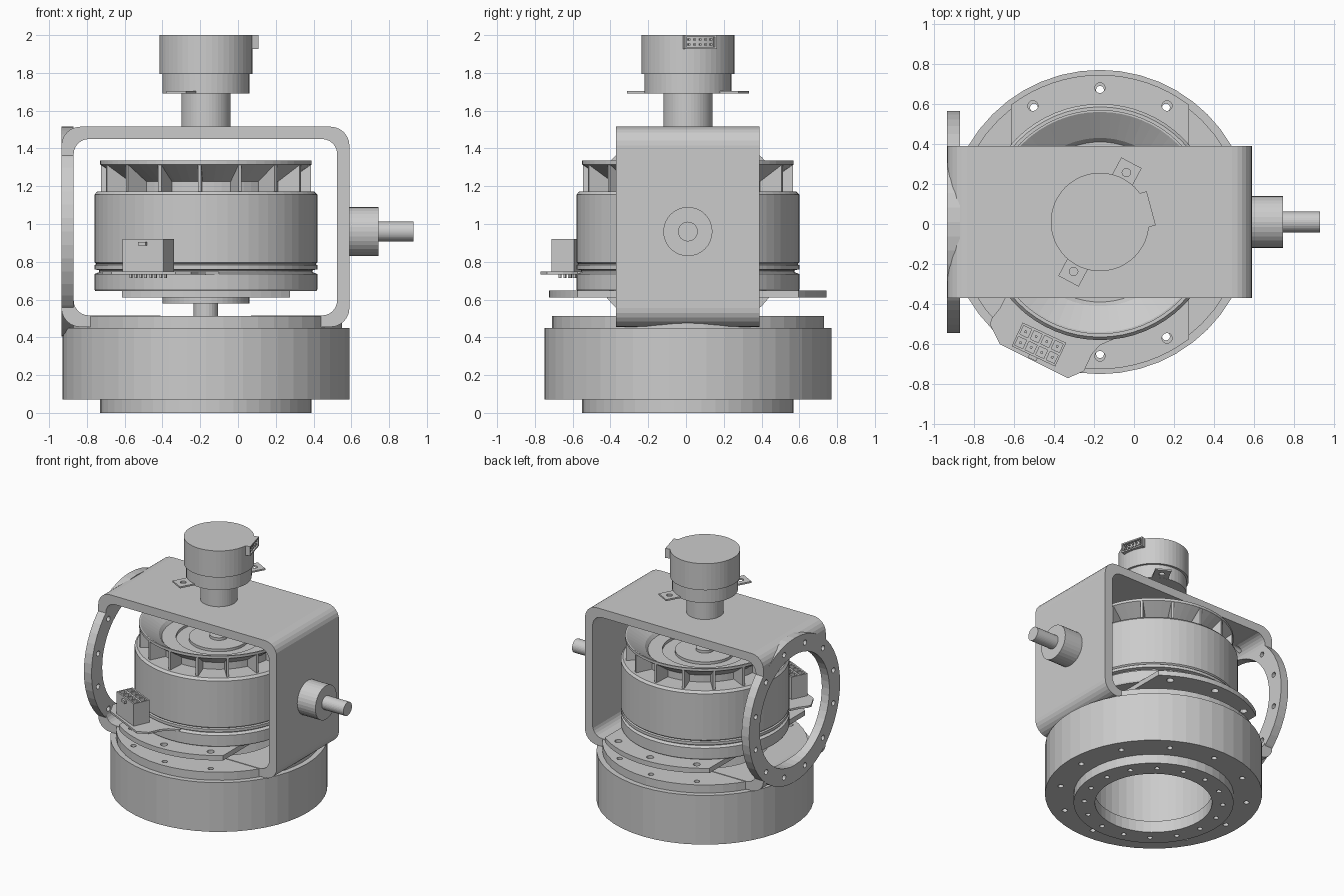
import bpy, bmesh, math
from math import sin, cos, pi, radians
from mathutils import Matrix, Vector

if "Cube" in bpy.data.objects:
    bpy.data.objects.remove(bpy.data.objects["Cube"])

CX, CY = -0.17, 0.01          # main vertical axis
AXIS = Matrix.Translation((CX, CY, 0))


def finish(name, bm, mat=None):
    bmesh.ops.remove_doubles(bm, verts=bm.verts, dist=1e-5)
    bmesh.ops.recalc_face_normals(bm, faces=bm.faces)
    if mat is not None:
        bm.transform(mat)
    me = bpy.data.meshes.new(name)
    bm.to_mesh(me)
    bm.free()
    ob = bpy.data.objects.new(name, me)
    bpy.context.collection.objects.link(ob)
    return ob


def lathe(name, prof, mat=AXIS, seg=48, closed=False):
    """Revolve (radius, z) points; closed=True for ring sections."""
    bm = bmesh.new()
    rows = []
    for i in range(seg):
        a = 2 * pi * i / seg
        rows.append([bm.verts.new((r * cos(a), r * sin(a), z)) for r, z in prof])
    n = len(prof)
    for i in range(seg):
        p, q = rows[i], rows[(i + 1) % seg]
        for j in range(n if closed else n - 1):
            k = (j + 1) % n
            vs = [p[j], q[j], q[k], p[k]]
            if prof[j][0] == 0:
                vs = [p[j], q[k], p[k]]
            elif prof[k][0] == 0:
                vs = [p[j], q[j], p[k]]
            bm.faces.new(vs)
    return finish(name, bm, mat)


def cyl(name, r, z0, z1, mat=AXIS, seg=48):
    return lathe(name, [(0, z0), (r, z0), (r, z1), (0, z1)], mat, seg)


def prism(name, pts, z0, z1, mat=None):
    bm = bmesh.new()
    f = bm.faces.new([bm.verts.new((x, y, z0)) for x, y in pts])
    ext = bmesh.ops.extrude_face_region(bm, geom=[f])['geom']
    # keep the bottom cap
    top = [v for v in ext if isinstance(v, bmesh.types.BMVert)]
    bmesh.ops.translate(bm, verts=top, vec=(0, 0, z1 - z0))
    if f.is_valid is False or len(bm.faces) < len(pts) + 2:
        bmesh.ops.holes_fill(bm, edges=bm.edges)
    return finish(name, bm, mat)


def boxes(name, items, mat=None):
    """Boxes given as (centre, size), in one mesh."""
    bm = bmesh.new()
    for c, s in items:
        bmesh.ops.create_cube(bm, size=1, matrix=Matrix.Translation(c) @ Matrix.Diagonal((*s, 1)))
    bmesh.ops.recalc_face_normals(bm, faces=bm.faces)
    return finish(name, bm, mat)


def hole_cutter(spots, rad, z0, z1, mat=AXIS, seg=12):
    bm = bmesh.new()
    for x, y in spots:
        bmesh.ops.create_cone(bm, cap_ends=True, segments=seg, radius1=rad, radius2=rad,
                              depth=z1 - z0, matrix=Matrix.Translation((x, y, (z0 + z1) / 2)))
    return finish("cutter", bm, mat)


def circle_spots(n, r, start=0):
    return [(r * cos(radians(start + 360 * i / n)), r * sin(radians(start + 360 * i / n))) for i in range(n)]


def cut(ob, cutter):
    cutter.hide_render = True
    m = ob.modifiers.new("cut", 'BOOLEAN')
    m.operation, m.solver, m.object = 'DIFFERENCE', 'EXACT', cutter
    bpy.context.view_layer.objects.active = ob
    bpy.ops.object.modifier_apply(modifier=m.name)
    bpy.data.objects.remove(cutter)


# Base ring with lower lip, raised top and bolt holes
base = lathe("base_ring", [(.41, 0), (.56, 0), (.56, .07), (.76, .07), (.76, .45), (.72, .45),
                           (.72, .512), (.45, .512), (.45, .09), (.41, .09)], closed=True)
cut(base, hole_cutter(circle_spots(12, .66, 0), .02, -.1, .7))
cut(base, hole_cutter(circle_spots(16, .485, 8), .018, -.1, .06))


# Rectangular yoke frame, profile in x-z swept along y
def rounded(x0, x1, z0, z1, r, n=6):
    pts = []
    for k, (x, z) in enumerate([(x1 - r, z1 - r), (x0 + r, z1 - r), (x0 + r, z0 + r), (x1 - r, z0 + r)]):
        pts += [(x + r * cos(pi / 2 * (k + i / n)), z + r * sin(pi / 2 * (k + i / n))) for i in range(n + 1)]
    return pts


bm = bmesh.new()
loops = [[bm.verts.new((x, y, z)) for x, z in p]
         for y in (-.37, .39)
         for p in (rounded(-.935, .59, .455, 1.515, .1), rounded(-.87, .525, .516, 1.45, .08))]
n = len(loops[0])
for a, b in ((0, 1), (1, 3), (3, 2), (2, 0)):
    for i in range(n):
        j = (i + 1) % n
        bm.faces.new([loops[a][i], loops[a][j], loops[b][j], loops[b][i]])
yoke = finish("yoke_frame", bm)
SIDE = Matrix.Translation((0, CY, .96)) @ Matrix.Rotation(pi / 2, 4, 'Y')
cut(yoke, cyl("cutter", .425, -1.1, -.8, SIDE))
cut(yoke, cyl("cutter", .45, .3, .6))
cut(yoke, hole_cutter(circle_spots(12, .49, 15), .02, -1.1, -.8, SIDE))

# Round side flange on the left, axle on the right
side = lathe("side_flange", [(.425, -.935), (.555, -.935), (.555, -.87), (.425, -.87)], SIDE, closed=True)
cut(side, hole_cutter(circle_spots(12, .49, 15), .02, -1.1, -.8, SIDE))
lathe("side_axle", [(0, .55), (.13, .55), (.13, .745), (.052, .745), (.052, .93), (0, .93)], SIDE, 32)

# Motor shaft, hub and body
cyl("motor_shaft", .065, .42, .6, seg=24)
cyl("motor_hub", .23, .58, .62)
lathe("motor_body", [(0, .645), (.585, .645), (.59, .655), (.59, .735), (.565, .745), (.565, .755), (.59, .76),
                     (.59, .782), (.58, .788), (.59, .797), (.59, 1.155), (.575, 1.172), (0, 1.172)], seg=64)

# Mounting flange with flattened sides
arc = [(.735 * cos(radians(s + 74.6 * i / 16)), .735 * sin(radians(s + 74.6 * i / 16)))
       for s in (52.7, 232.7) for i in range(17)]
flange = prism("motor_flange", arc, .61, .648, AXIS)
cut(flange, hole_cutter([circle_spots(12, .67)[i] for i in (2, 3, 4, 8, 9, 10)], .026, .5, .8))

# Cooling fan: sloped shroud, recessed centre and radial blades
lathe("fan_shroud", [(.56, 1.335), (.56, 1.315), (.43, 1.225), (.43, 1.172), (0, 1.172), (0, 1.205),
                     (.05, 1.25), (.05, 1.25)][:4] +
      [(.40, 1.172), (.40, 1.225), (.42, 1.25), (.55, 1.335)], seg=64, closed=True)
lathe("fan_centre", [(0, 1.17), (.41, 1.17), (.41, 1.225), (.3, 1.225), (.3, 1.205), (.21, 1.205),
                     (.21, 1.225), (.065, 1.225), (.065, 1.245), (0, 1.245)])
for i in range(16):
    a = radians(-93.5 + 22.5 * i)
    M = AXIS @ Matrix.Rotation(a, 4, 'Z') @ Matrix.Rotation(pi / 2, 4, 'X')
    prism("fan_blade", [(.42, 1.165), (.557, 1.165), (.557, 1.325), (.42, 1.23)], -.009, .009, M)

# Circuit board sticking out at the front left
prism("circuit_board", [(-.64, -.36), (-.67, -.42), (-.71, -.47), (-.72, -.5), (-.67, -.6), (-.33, -.77),
                        (-.25, -.735), (-.21, -.65), (-.17, -.605), (-.1, -.575), (-.1, -.45), (-.4, -.3)],
      .733, .748)

# Eight-way connector with sockets, pins and latch
CON = Matrix.Translation((-.475, -.602, 0)) @ Matrix.Rotation(radians(-25), 4, 'Z')
con = boxes("board_connector", [((0, 0, .834), (.24, .13, .172))], CON)
cells = [(-.087 + .058 * i, y) for i in range(4) for y in (-.03, .03)]
cut(con, boxes("cutter", [((x, y, .9), (.044, .046, .14)) for x, y in cells], CON))
boxes("connector_pins", [((x, y, .80), (.012, .012, .17)) for x, y in cells], CON)
boxes("connector_latch", [((0, -.072, .895), (.045, .02, .02))], CON)

# Encoder on top: neck, collar, head
lathe("encoder", [(0, 1.5), (.13, 1.5), (.13, 1.69), (.23, 1.69), (.23, 1.795), (.246, 1.795),
                  (.246, 2.0), (0, 2.0)])

# Two mounting ears with holes
for a in (62, 242):
    M = AXIS @ Matrix.Rotation(radians(a), 4, 'Z')
    ear = boxes("encoder_ear", [((.26, 0, 1.697), (.15, .115, .012))], M)
    cut(ear, hole_cutter([(.28, 0)], .021, 1.6, 1.8, M))

# Encoder socket with two rows of openings
M = AXIS @ Matrix.Rotation(radians(15), 4, 'Z')
sock = boxes("encoder_socket", [((.215, 0, 1.9635), (.1, .175, .073))], M)
cut(sock, boxes("cutter", [((.26, 0, 1.9635), (.06, .155, .052))], M))
boxes("socket_pins", [((.24, -.06 + .03 * i, z), (.04, .01, .01)) for i in range(5) for z in (1.951, 1.976)], M)
